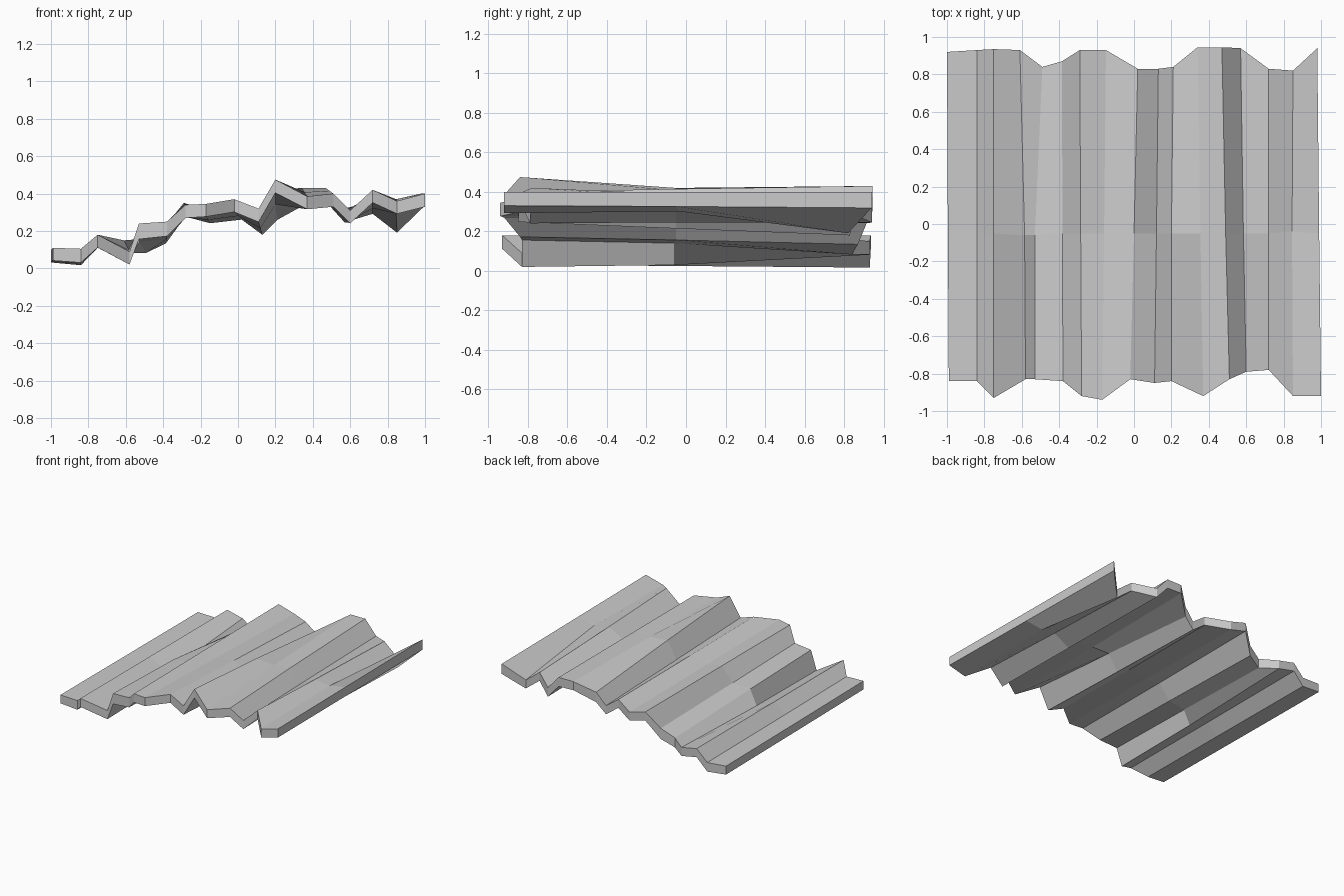
import bpy, bmesh

if "Cube" in bpy.data.objects:
    bpy.data.objects.remove(bpy.data.objects["Cube"])

# Top-surface section at the front edge: x, y, z
front = [(-.99, -.84, .11), (-.84, -.84, .105), (-.75, -.93, .18), (-.58, -.83, .09),
         (-.53, -.83, .24), (-.38, -.84, .25), (-.28, -.92, .34), (-.17, -.94, .345),
         (-.02, -.83, .37), (.11, -.85, .32), (.20, -.84, .475), (.37, -.92, .385),
         (.51, -.83, .40), (.60, -.79, .31), (.72, -.78, .42), (.85, -.92, .36), (1.0, -.92, .40)]

# Section at the back edge
back = [(-1.0, .92, .10), (-.84, .93, .09), (-.75, .935, .18), (-.61, .93, .15),
        (-.49, .84, .16), (-.385, .87, .22), (-.29, .93, .35), (-.15, .93, .31),
        (.02, .83, .33), (.13, .83, .25), (.21, .84, .34), (.34, .945, .43),
        (.47, .945, .43), (.57, .94, .32), (.72, .83, .36), (.85, .82, .26), (.98, .94, .40)]

# Crease across the middle, mostly between the two edges
middle = [((a[0] + b[0]) / 2, -.05, (a[2] + b[2]) / 2) for a, b in zip(front, back)]
middle[3] = (-.585, -.06, .10)
middle[4] = (-.53, -.06, .22)
middle[10] = (.20, -.05, .42)
middle[15] = (.845, -.04, .37)

# Loft the folded sheet through the three sections
bm = bmesh.new()
rows = [[bm.verts.new(p) for p in section] for section in (front, middle, back)]
for r0, r1 in zip(rows, rows[1:]):
    for i in range(len(r0) - 1):
        bm.faces.new((r0[i], r0[i + 1], r1[i + 1], r1[i]))

# Give the sheet its thickness downward, with closed rims
bm.normal_update()
lower = {}
for row in rows:
    for v in row:
        n = v.normal
        drop = .068 / max(n.z, .6)
        lower[v] = bm.verts.new((v.co.x, v.co.y, max(v.co.z - drop, 0)))
rim = [e for e in bm.edges if len(e.link_faces) == 1]
top = list(bm.faces)
for f in top:
    bm.faces.new([lower[v] for v in reversed(f.verts)])
for e in rim:
    a, b = e.verts
    bm.faces.new((a, b, lower[b], lower[a]))
bmesh.ops.recalc_face_normals(bm, faces=bm.faces)

mesh = bpy.data.meshes.new("corrugated_sheet")
bm.to_mesh(mesh)
bm.free()
bpy.context.collection.objects.link(bpy.data.objects.new("corrugated_sheet", mesh))
